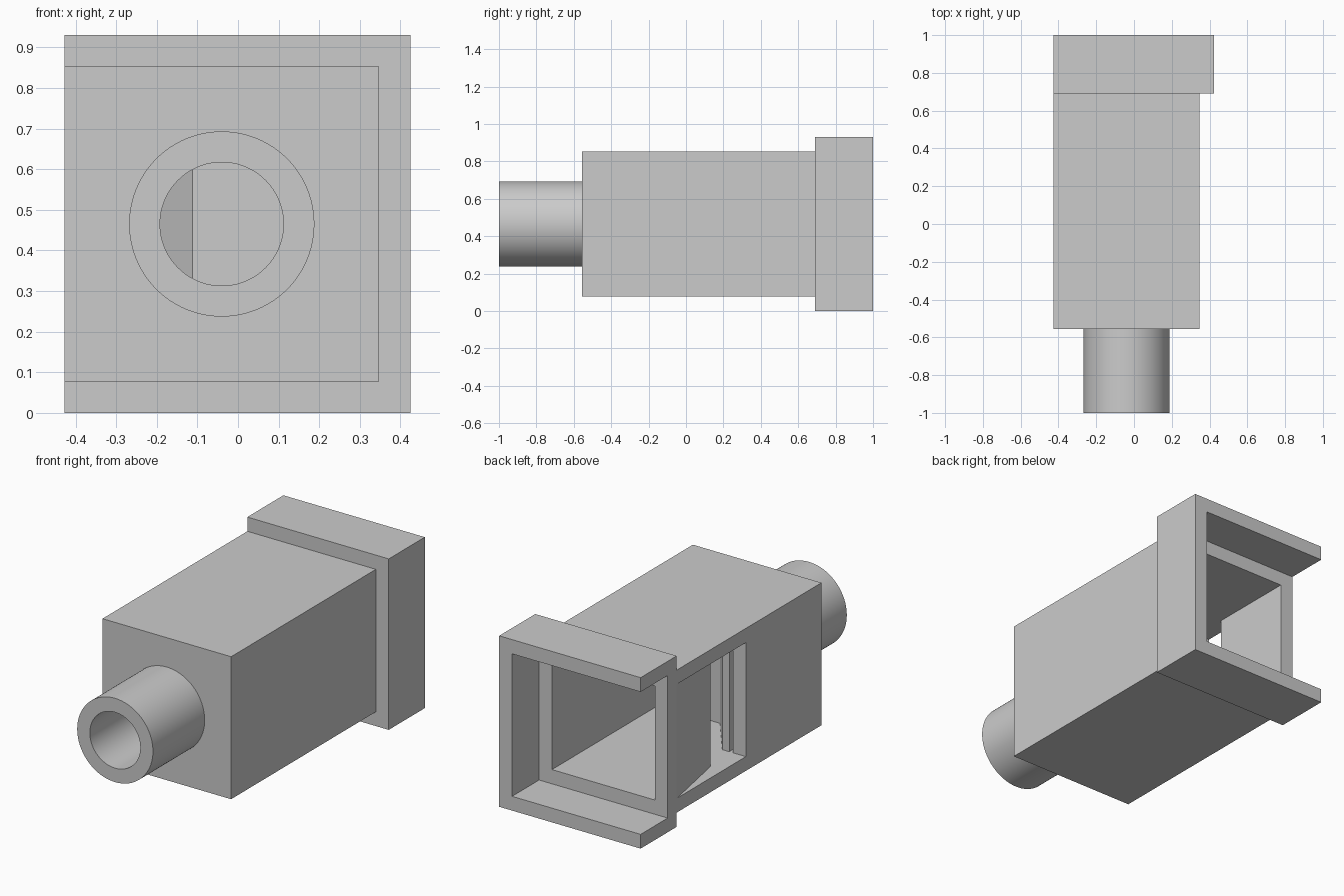
import bpy
import bmesh
from math import radians
from mathutils import Matrix, Vector

cube = bpy.data.objects.get("Cube")
if cube:
    bpy.data.objects.remove(cube, do_unlink=True)

grey = bpy.data.materials.new("plain_grey")
grey.use_nodes = True
colour = (0.6, 0.6, 0.6, 1)
grey.diffuse_color = colour
grey.node_tree.nodes["Principled BSDF"].inputs["Base Color"].default_value = colour

# Shared dimensions
WALL = 0.0775
LEFT, RIGHT = -0.427, 0.347
LOW, HIGH = WALL, 0.853
FRONT, COLLAR, BACK = -0.555, 0.69, 1.0
MID_X, MID_Z = -0.04, 0.465


def finish(name, bm):
    bmesh.ops.recalc_face_normals(bm, faces=bm.faces)
    mesh = bpy.data.meshes.new(name)
    bm.to_mesh(mesh)
    bm.free()
    mesh.materials.append(grey)
    obj = bpy.data.objects.new(name, mesh)
    bpy.context.collection.objects.link(obj)
    return obj


def prism(name, outline, z0, z1):
    """Extrude a plan outline upwards."""
    bm = bmesh.new()
    face = bm.faces.new([bm.verts.new((x, y, z0)) for x, y in outline])
    top = bmesh.ops.extrude_face_region(bm, geom=[face])["geom"]
    verts = [v for v in top if isinstance(v, bmesh.types.BMVert)]
    bmesh.ops.translate(bm, verts=verts, vec=Vector((0, 0, z1 - z0)))
    return finish(name, bm)


def box(name, x0, x1, y0, y1, z0, z1):
    return prism(name, [(x0, y0), (x1, y0), (x1, y1), (x0, y1)], z0, z1)


def rod(name, radius, y0, y1):
    """Cylinder along y on the mouthpiece axis."""
    bm = bmesh.new()
    place = Matrix.Translation((MID_X, (y0 + y1) / 2, MID_Z)) @ Matrix.Rotation(radians(90), 4, "X")
    bmesh.ops.create_cone(bm, cap_ends=True, segments=96, radius1=radius,
                          radius2=radius, depth=y1 - y0, matrix=place)
    return finish(name, bm)


def cut(obj, *cutters):
    """Carve the cutters out of obj, then discard them."""
    for cutter in cutters:
        mod = obj.modifiers.new("cut", "BOOLEAN")
        mod.operation = "DIFFERENCE"
        mod.solver = "EXACT"
        mod.object = cutter
        cutter.hide_render = True
    bpy.context.view_layer.update()
    graph = bpy.context.evaluated_depsgraph_get()
    mesh = bpy.data.meshes.new_from_object(obj.evaluated_get(graph))
    obj.modifiers.clear()
    obj.data = mesh
    for cutter in cutters:
        bpy.data.objects.remove(cutter, do_unlink=True)


def cavity():
    return box("cavity", LEFT + WALL, RIGHT - WALL, FRONT + WALL, BACK + 1,
               LOW + WALL, HIGH - WALL)


# Hollow body with a side mouth, whose rear edge tapers to a sharp lip
body = box("body", LEFT, RIGHT, FRONT, COLLAR, LOW, HIGH)
mouth = prism("mouth", [(-0.5, 0.095), (-0.331, 0.095), (-0.331, 0.19),
                        (-0.447, 0.794), (-0.5, 0.794)], LOW + WALL, HIGH - WALL)
cut(body, cavity(), mouth, rod("bore", 0.152, -0.8, -0.4))

# Rear collar: framed plate with a rim on three sides, open to the right
collar = box("rear_collar", LEFT, RIGHT + WALL, COLLAR, BACK, 0, HIGH + WALL)
recess = box("recess", LEFT - 1, RIGHT, COLLAR + WALL, BACK + 1, LOW, HIGH)
cut(collar, recess, cavity())

# Round mouthpiece tube
tube = rod("mouthpiece_tube", 0.228, -1, FRONT)
cut(tube, rod("bore", 0.152, -1.2, -0.4))

# Inner baffle leading air to a narrow slit beside the mouth
inner = RIGHT - WALL
prism("inner_baffle", [(inner, -0.15), (-0.10, -0.15), (-0.285, 0.095), (-0.327, 0.095),
                       (-0.327, 0.055), (-0.112, -0.23), (inner, -0.23)],
      LOW + WALL, HIGH - WALL)

# Smooth only the round surfaces
bpy.ops.object.select_all(action="DESELECT")
for obj in (tube, body):
    obj.select_set(True)
bpy.context.view_layer.objects.active = tube
bpy.ops.object.shade_smooth_by_angle(angle=radians(10))
